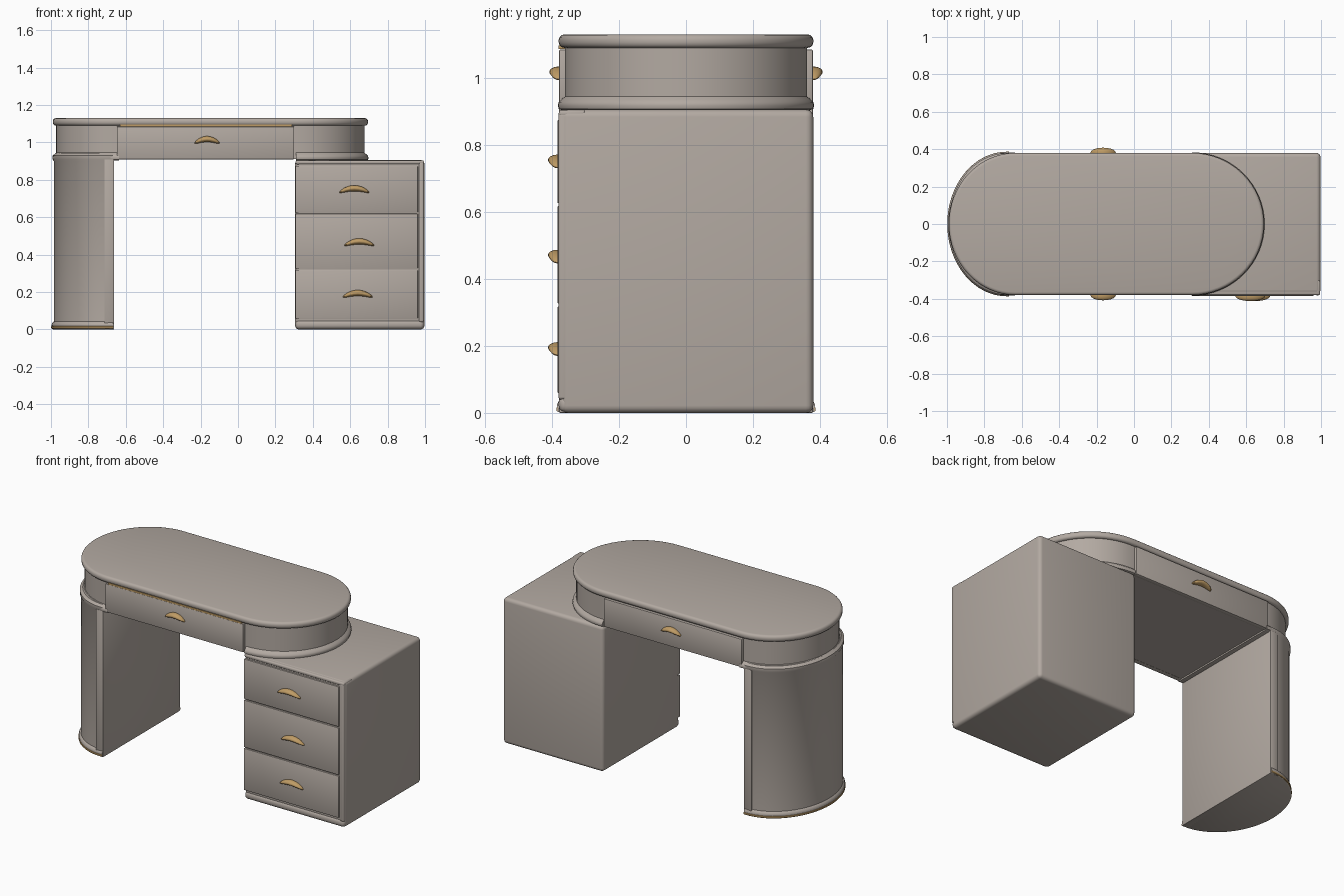
import bpy, bmesh, math
from mathutils import Vector

cube = bpy.data.objects.get("Cube")
if cube:
    bpy.data.objects.remove(cube)


def material(name, rgb):
    m = bpy.data.materials.new(name)
    m.use_nodes = True
    m.diffuse_color = (*rgb, 1)
    m.node_tree.nodes["Principled BSDF"].inputs["Base Color"].default_value = (*rgb, 1)
    return m


PAINT = material("warm grey paint", (0.45, 0.40, 0.36))
BRASS = material("aged brass", (0.52, 0.33, 0.13))


def finish(bm, name, mat):
    bmesh.ops.recalc_face_normals(bm, faces=bm.faces)
    mesh = bpy.data.meshes.new(name)
    bm.to_mesh(mesh)
    bm.free()
    obj = bpy.data.objects.new(name, mesh)
    bpy.context.collection.objects.link(obj)
    mesh.materials.append(mat)
    bpy.ops.object.select_all(action='DESELECT')
    obj.select_set(True)
    bpy.context.view_layer.objects.active = obj
    bpy.ops.object.shade_smooth_by_angle(angle=math.radians(35))
    return obj


def box(name, x, y, z, mat=PAINT, bevel=0.0, segments=3):
    """Box between (min, max) pairs, with rounded edges."""
    bm = bmesh.new()
    bmesh.ops.create_cube(bm, size=1)
    for v in bm.verts:
        for i, (low, high) in enumerate((x, y, z)):
            v.co[i] = high if v.co[i] > 0 else low
    if bevel:
        bmesh.ops.bevel(bm, geom=bm.edges[:], offset=bevel, segments=segments,
                        profile=0.5, affect='EDGES')
    return finish(bm, name, mat)


def outline(xa, xb, ra, rb, half, grow):
    """Plan outline: straight from xa to xb, elliptical ends ra and rb (0 = flat)."""
    pts = []
    for cx, r, start in ((xb, rb, -90), (xa, ra, 90)):
        steps = 32 if r else 1
        for i in range(steps + 1):
            a = math.radians(start + 180 * i / steps)
            dx = (r + grow) * math.cos(a) if r else 0
            pts.append((cx + dx, (half + grow) * math.sin(a)))
    return pts


def loft(name, plan, profile, mat=PAINT):
    """Stack of the plan outline following (grow, z) profile points."""
    bm = bmesh.new()
    rings = [[bm.verts.new((x, y, z)) for x, y in outline(*plan, grow)]
             for grow, z in profile]
    n = len(rings[0])
    for low, high in zip(rings, rings[1:]):
        for i in range(n):
            j = (i + 1) % n
            bm.faces.new((low[i], low[j], high[j], high[i]))
    bm.faces.new(rings[0][::-1])
    bm.faces.new(rings[-1])
    return finish(bm, name, mat)


def rounded(z0, z1, r, base=0.0):
    """Profile of an edge rounded by r at top and bottom."""
    arc = [math.radians(a) for a in (90, 60, 30, 0)]
    low = [(base - r + r * math.cos(a), z0 + r - r * math.sin(a)) for a in arc]
    high = [(g, z1 - (z - z0)) for g, z in reversed(low)]
    return low + high


def handle(name, x, z, y, side, width):
    """Arched cup pull on a front (side -1) or back (side 1) face."""
    bm = bmesh.new()
    bmesh.ops.create_uvsphere(bm, u_segments=20, v_segments=12, radius=1)
    for v in bm.verts:
        t = v.co.x
        v.co = Vector((x + t * width / 2,
                       y + v.co.y * 0.027,
                       z - 0.009 + v.co.z * 0.016 + 0.022 * (1 - t * t)))
    bmesh.ops.bisect_plane(bm, geom=bm.verts[:] + bm.edges[:] + bm.faces[:],
                           plane_co=(0, y - side * 0.004, 0),
                           plane_no=(0, -side, 0), clear_outer=True)
    return finish(bm, name, BRASS)


# Rounded desk top, apron and end mouldings
desk = (-0.635, 0.31, 0.355, 0.385, 0.38)
loft("desk_top", desk, rounded(1.09, 1.13, 0.016))
loft("desk_apron", desk, [(-0.018, 0.912), (-0.018, 1.095)])
moulding = [(-0.012, 0.903), (0.0, 0.908), (0.003, 0.918), (0, 0.928),
            (-0.008, 0.936), (-0.018, 0.945)]
loft("left_apron_moulding", (-0.635, -0.635, 0.355, 0, 0.38), moulding)
loft("right_apron_moulding", (0.31, 0.31, 0, 0.385, 0.38), moulding)

# Wide apron drawer, repeated front and back
for side, label in ((-1, "front"), (1, "back")):
    ys = sorted((side * 0.35, side * 0.379))
    box(f"{label}_apron_drawer", (-0.648, 0.30), ys, (0.91, 1.085), bevel=0.004, segments=2)
    handle(f"{label}_apron_handle", -0.165, 1.005, side * 0.381, side, 0.135)
box("brass_drawer_trim", (-0.63, 0.29), (-0.3805, -0.36), (1.086, 1.097), BRASS)

# Half-round pedestal
pedestal = (-0.68, -0.667, 0.305, 0, 0.373)
loft("pedestal", pedestal, [(0, 0.02), (0, 0.9), (0.006, 0.91), (0.006, 0.93), (-0.01, 0.942)])
loft("pedestal_base", pedestal, [(0.003, 0), (0.01, 0.004), (0.012, 0.025),
                                 (0.007, 0.036), (0, 0.042)])
loft("pedestal_brass_band", pedestal, [(0.011, 0.004), (0.0135, 0.007),
                                       (0.0135, 0.016), (0.011, 0.018)], BRASS)
box("pedestal_inner_panel", (-0.715, -0.663), (-0.379, 0.379), (0.0, 0.91),
    bevel=0.004, segments=2)

# Drawer cabinet
box("cabinet", (0.305, 0.997), (-0.374, 0.38), (0, 0.906), bevel=0.022, segments=4)
box("cabinet_plinth", (0.308, 0.994), (-0.38, -0.30), (0.003, 0.05), bevel=0.018)
box("cabinet_top_rail", (0.308, 0.994), (-0.38, -0.30), (0.883, 0.904), bevel=0.008)
box("cabinet_right_stile", (0.967, 0.994), (-0.381, -0.34), (0.04, 0.895), bevel=0.008)
levels = (0.055, 0.322, 0.622, 0.878)
pulls = ((0.64, 0.182), (0.648, 0.458), (0.622, 0.742))
for i, (low, high) in enumerate(zip(levels, levels[1:])):
    box(f"cabinet_drawer_{i + 1}", (0.307, 0.962), (-0.384, -0.35),
        (low + 0.003, high - 0.003), bevel=0.005, segments=2)
    handle(f"cabinet_handle_{i + 1}", *pulls[i], -0.385, -1, 0.16)
